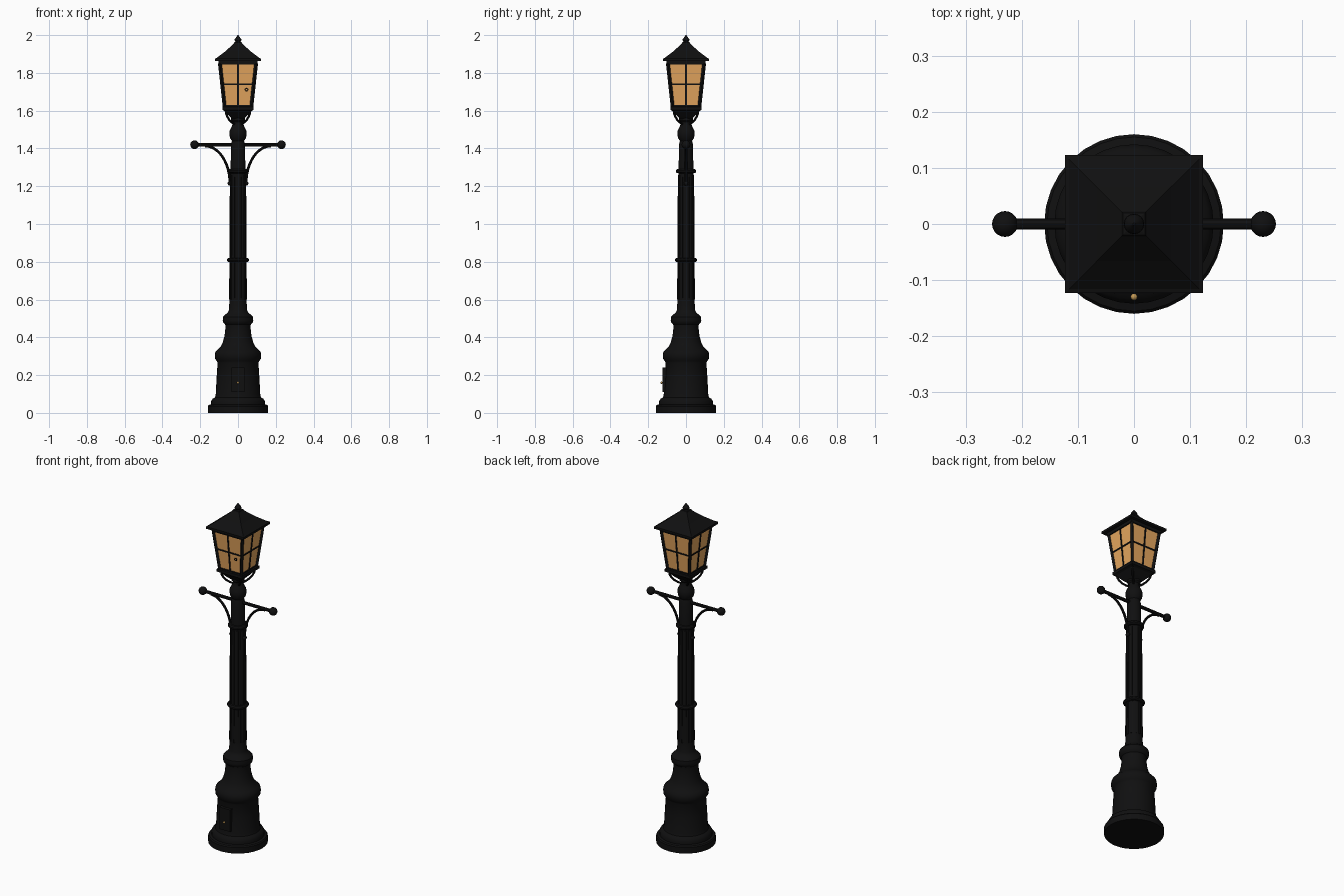
import bpy, bmesh, math
from mathutils import Vector, Matrix

if "Cube" in bpy.data.objects:
    bpy.data.objects.remove(bpy.data.objects["Cube"])


def material(name, rgb):
    m = bpy.data.materials.new(name)
    m.diffuse_color = (*rgb, 1)
    m.use_nodes = True
    m.node_tree.nodes["Principled BSDF"].inputs["Base Color"].default_value = m.diffuse_color
    return m


IRON = material("black iron", (0.005, 0.005, 0.0052))
GLASS = material("amber glass", (0.80, 0.39, 0.115))
BRASS = material("brass", (0.55, 0.32, 0.09))


def finish(name, bm, mat, smooth=False):
    bmesh.ops.recalc_face_normals(bm, faces=bm.faces)
    me = bpy.data.meshes.new(name)
    bm.to_mesh(me)
    bm.free()
    me.materials.append(mat)
    ob = bpy.data.objects.new(name, me)
    bpy.context.collection.objects.link(ob)
    if smooth:
        bpy.ops.object.select_all(action='DESELECT')
        ob.select_set(True)
        bpy.context.view_layer.objects.active = ob
        bpy.ops.object.shade_smooth_by_angle(angle=math.radians(35))
    return ob


def lathe(name, profile, mat=IRON, segs=32):
    """Revolve (radius, z) points around the z axis, with closed ends."""
    bm = bmesh.new()
    rings = [[bm.verts.new((r * math.cos(2 * math.pi * i / segs), r * math.sin(2 * math.pi * i / segs), z))
              for i in range(segs)] for r, z in profile]
    for a, b in zip(rings, rings[1:]):
        for i in range(segs):
            j = (i + 1) % segs
            bm.faces.new((a[i], a[j], b[j], b[i]))
    bm.faces.new(rings[0])
    bm.faces.new(rings[-1])
    return finish(name, bm, mat, True)


def square_loft(name, profile, mat=IRON):
    """Stack of squares given as (half width, z)."""
    bm = bmesh.new()
    rings = [[bm.verts.new((sx * h, sy * h, z)) for sx, sy in ((-1, -1), (1, -1), (1, 1), (-1, 1))]
             for h, z in profile]
    for a, b in zip(rings, rings[1:]):
        for i in range(4):
            j = (i + 1) % 4
            bm.faces.new((a[i], a[j], b[j], b[i]))
    bm.faces.new(rings[0])
    bm.faces.new(rings[-1])
    return finish(name, bm, mat)


def add_bar(bm, p0, p1, w):
    """Square bar between two points."""
    p0, p1 = Vector(p0), Vector(p1)
    d = p1 - p0
    m = Matrix.Translation((p0 + p1) / 2) @ d.to_track_quat('Z', 'Y').to_matrix().to_4x4()
    bmesh.ops.create_cube(bm, size=1, matrix=m @ Matrix.Diagonal((w, w, d.length, 1)))


def ball(name, pos, r, mat=IRON):
    bm = bmesh.new()
    bmesh.ops.create_uvsphere(bm, u_segments=20, v_segments=12, radius=r, matrix=Matrix.Translation(pos))
    return finish(name, bm, mat, True)


def tube(name, pts, r, closed=False):
    cu = bpy.data.curves.new(name, 'CURVE')
    cu.dimensions = '3D'
    cu.bevel_depth = r
    cu.bevel_resolution = 2
    cu.use_fill_caps = True
    sp = cu.splines.new('POLY')
    sp.points.add(len(pts) - 1)
    for p, co in zip(sp.points, pts):
        p.co = (*co, 1)
    sp.use_cyclic_u = closed
    cu.materials.append(IRON)
    ob = bpy.data.objects.new(name, cu)
    bpy.context.collection.objects.link(ob)
    bpy.ops.object.select_all(action='DESELECT')
    ob.select_set(True)
    bpy.context.view_layer.objects.active = ob
    bpy.ops.object.convert(target='MESH')
    bpy.ops.object.shade_smooth_by_angle(angle=math.radians(40))
    return ob


# Base pedestal
lathe("base", [(0.16, 0), (0.16, 0.035), (0.155, 0.042), (0.142, 0.045), (0.142, 0.062), (0.134, 0.076),
               (0.122, 0.082), (0.118, 0.095), (0.113, 0.19), (0.108, 0.265), (0.113, 0.275), (0.121, 0.287),
               (0.123, 0.305), (0.12, 0.322), (0.108, 0.335), (0.092, 0.35), (0.08, 0.375), (0.071, 0.41),
               (0.066, 0.455), (0.068, 0.468), (0.078, 0.477), (0.081, 0.49), (0.079, 0.508), (0.066, 0.522),
               (0.055, 0.53), (0.048, 0.545), (0.045, 0.6)])

# Access door with brass knob
bm = bmesh.new()
bmesh.ops.create_cube(bm, size=1, matrix=Matrix.Translation((0, -0.112, 0.175)) @ Matrix.Diagonal((0.07, 0.026, 0.13, 1)))
finish("access_door", bm, IRON)
ball("door_knob", (0, -0.13, 0.16), 0.006, BRASS)

# Shaft and its upper bulb
lathe("shaft", [(0.044, 0.54), (0.041, 0.9), (0.039, 1.3), (0.037, 1.42), (0.032, 1.44), (0.042, 1.455),
                (0.046, 1.475), (0.044, 1.495), (0.034, 1.515), (0.028, 1.53), (0.028, 1.54), (0.036, 1.548),
                (0.036, 1.56), (0.028, 1.57)])

# Raised flutes along the shaft
bm = bmesh.new()
for k in range(12):
    a = 2 * math.pi * k / 12
    c, s = math.cos(a), math.sin(a)
    add_bar(bm, (0.042 * c, 0.042 * s, 0.6), (0.038 * c, 0.038 * s, 1.26), 0.010)
finish("shaft_flutes", bm, IRON)

# Ring mouldings
for name, z, r in (("lower_ring", 0.81, 0.058), ("upper_ring", 1.28, 0.054)):
    lathe(name, [(0.036, z - 0.012), (r - 0.006, z - 0.01), (r, z - 0.004), (r, z + 0.004),
                 (r - 0.006, z + 0.01), (0.036, z + 0.012)])

# Ladder bar with ball ends and curved brackets
tube("ladder_bar", [(-0.23, 0, 1.42), (0.23, 0, 1.42)], 0.0095)
for side, sx in (("left", -1), ("right", 1)):
    ball("ladder_bar_ball_" + side, (sx * 0.23, 0, 1.42), 0.023)
    arc = [(sx * (0.175 - 0.132 * math.cos(t)), 0, 1.215 + 0.198 * math.sin(t))
           for t in [math.pi / 2 * i / 12 for i in range(13)]]
    tube("bracket_" + side, arc, 0.007)
    ball("bracket_foot_" + side, (sx * 0.043, 0, 1.215), 0.012)

# Lantern body: tray, glass, top frame, roof
square_loft("lantern_tray", [(0.03, 1.555), (0.045, 1.57), (0.07, 1.598), (0.082, 1.604), (0.082, 1.62), (0.074, 1.624)])
Z0, Z1, H0, H1 = 1.62, 1.85, 0.071, 0.096
square_loft("lantern_glass", [(H0, Z0), (H1, Z1)], GLASS)
square_loft("lantern_top_frame", [(0.102, 1.845), (0.104, 1.864)])
square_loft("lantern_roof", [(0.123, 1.862), (0.123, 1.875), (0.116, 1.877), (0.066, 1.915), (0.022, 1.955),
                             (0.02, 1.962), (0.014, 1.964)])
lathe("roof_finial", [(0.012, 1.955), (0.013, 1.965), (0.018, 1.972), (0.017, 1.98), (0.009, 1.989), (0.002, 2.0)], segs=16)

# Lantern posts and glazing bars, repeated on four sides
bm = bmesh.new()
HM, ZM = (H0 + H1) / 2, 1.74
for k in range(4):
    R = Matrix.Rotation(k * math.pi / 2, 3, 'Z')
    for p0, p1, w in (((H0, -H0, Z0), (H1, -H1, Z1), 0.014),
                      ((0, -H0, Z0), (0, -H1, Z1), 0.008),
                      ((-HM, -HM, ZM), (HM, -HM, ZM), 0.008),
                      ((-H0, -H0, Z0 + 0.004), (H0, -H0, Z0 + 0.004), 0.01)):
        add_bar(bm, R @ Vector(p0), R @ Vector(p1), w)
finish("lantern_bars", bm, IRON)

# Lantern door pull ring
tube("lantern_pull", [(0.045 + 0.007 * math.cos(t), -0.086, 1.71 + 0.007 * math.sin(t))
                      for t in [2 * math.pi * i / 12 for i in range(12)]], 0.0025, True)

# Four curved stays under the lantern corners
for k in range(4):
    R = Matrix.Rotation(math.pi / 4 + k * math.pi / 2, 3, 'Z')
    pts = [(0.025, 1.528), (0.045, 1.537), (0.066, 1.552), (0.08, 1.568), (0.089, 1.585), (0.092, 1.606)]
    tube("lantern_stay_%d" % (k + 1), [R @ Vector((r, 0, z)) for r, z in pts], 0.006)
